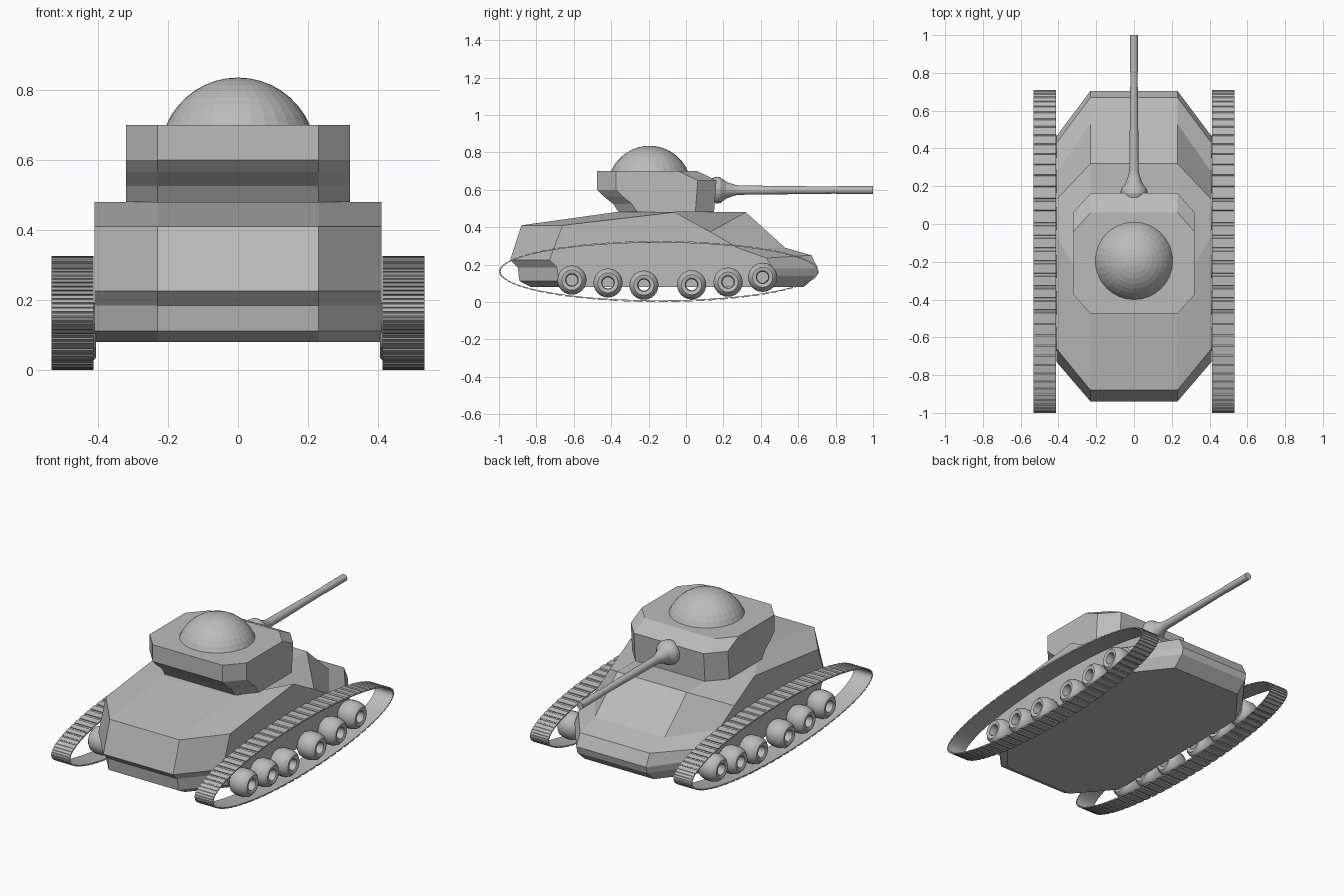
import bpy, bmesh, math
from mathutils import Vector

cube = bpy.data.objects.get("Cube")
if cube:
    bpy.data.objects.remove(cube, do_unlink=True)

grey = bpy.data.materials.new("plain grey")
grey.use_nodes = True
tone = (0.5, 0.5, 0.5, 1)
grey.diffuse_color = tone
grey.node_tree.nodes["Principled BSDF"].inputs["Base Color"].default_value = tone


def finish(name, bm):
    bmesh.ops.recalc_face_normals(bm, faces=bm.faces)
    mesh = bpy.data.meshes.new(name)
    bm.to_mesh(mesh)
    bm.free()
    mesh.materials.append(grey)
    ob = bpy.data.objects.new(name, mesh)
    bpy.context.collection.objects.link(ob)
    return ob


def bridge(bm, rings, closed=False):
    """Join neighbouring rings of vertices with quads."""
    pairs = list(zip(rings, rings[1:]))
    if closed:
        pairs.append((rings[-1], rings[0]))
    for a, b in pairs:
        n = len(a)
        for i in range(n):
            j = (i + 1) % n
            bm.faces.new((a[i], a[j], b[j], b[i]))


def loft(name, middle, side, inner, outer):
    """Body with a wide middle section and shortened outer sections."""
    bm = bmesh.new()
    rings = [[bm.verts.new((x, y, z)) for y, z in pts] for x, pts in
             ((-outer, side), (-inner, middle), (inner, middle), (outer, side))]
    bridge(bm, rings)
    bm.faces.new(rings[0])
    bm.faces.new(rings[-1])
    return finish(name, bm)


def lathe(name, profile, centre, axis, steps, closed=False):
    """Revolve (distance along axis, radius) points."""
    bm = bmesh.new()
    turn = Vector((0, 0, 1)).rotation_difference(Vector(axis))
    rings = []
    for d, r in profile:
        rings.append([bm.verts.new(Vector(centre) + turn @ Vector(
            (r * math.cos(math.tau * i / steps), r * math.sin(math.tau * i / steps), d)))
            for i in range(steps)])
    bridge(bm, rings, closed)
    if not closed:
        bm.faces.new(rings[0])
        bm.faces.new(rings[-1])
    return finish(name, bm)


# Hull: profile runs from the tail underside over the deck to the nose
hull_mid = [(-.83, .08), (-.89, .112), (-.90, .185), (-.94, .225), (-.88, .41), (-.38, .48),
            (.32, .48), (.53, .29), (.67, .25), (.705, .18), (.695, .14), (.63, .08)]
hull_side = [(-.62, .08), (-.68, .112), (-.69, .185), (-.73, .225), (-.66, .41), (-.06, .48),
             (.13, .375), (.275, .29), (.43, .235), (.465, .18), (.455, .14), (.40, .08)]
loft("hull", hull_mid, hull_side, .23, .41)

# Turret with undercut tail
turret_mid = [(-.36, .48), (-.39, .525), (-.44, .565), (-.475, .60), (-.475, .70),
              (.06, .70), (.163, .65), (.15, .48)]
turret_side = [(y + (.1 if y < 0 else -.1), z) for y, z in turret_mid]
loft("turret", turret_mid, turret_side, .23, .32)

# Dome hatch: cap of a sphere
R, cap = .223, math.acos(.088 / .223)
rows = 8
dome = [(R * math.cos(cap * (1 - i / rows)) + .612, R * math.sin(cap * (1 - i / rows)))
        for i in range(rows)] + [(.612 + R, .002)]
lathe("dome_hatch", dome, (0, -.195, 0), (0, 0, 1), 32)

# Gun with flared collar
gun = [(.14, .065), (.165, .072), (.185, .068), (.215, .045), (.26, .029),
       (.28, .025), (.80, .019), (.81, .021), (1, .021)]
lathe("gun_barrel", gun, (0, 0, .598), (0, 1, 0), 24)


# Oval tracks with raised links
def track(name, x0, x1):
    bm = bmesh.new()
    links = 80
    angles = []
    for i in range(links):
        a = math.tau * i / links
        w = math.tau / links
        angles += [(a, 0), (a + w * .7, 0), (a + w * .75, .006), (a + w * .95, .006)]

    def ring(x, inset, lugs):
        return [bm.verts.new((x, -.145 + (.855 - inset - d * lugs) * math.cos(a),
                              .163 + (.163 - inset - d * lugs) * math.sin(a)))
                for a, d in angles]
    bridge(bm, [ring(x0, 0, 1), ring(x1, 0, 1), ring(x1, .009, 0), ring(x0, .009, 0)], True)
    return finish(name, bm)


# Hollow road wheels, rounded at both rims
wheel = [(-.055, .034), (-.06, .042), (-.06, .054), (-.045, .07), (-.02, .078), (.02, .078),
         (.045, .07), (.06, .054), (.06, .042), (.055, .034), (.03, .03), (-.03, .03)]
spots = [(-.61, .117), (-.417, .102), (-.225, .09), (.03, .092), (.225, .106), (.41, .132)]
for side, s in (("left", 1), ("right", -1)):
    track(side + "_track", s * .413, s * .533)
    for n, (y, z) in enumerate(spots, 1):
        ob = lathe(f"{side}_wheel_{n}", wheel, (s * .465, y, z), (1, 0, 0), 24, True)
        ob.data.shade_smooth()
        bpy.ops.object.select_all(action='DESELECT')
        ob.select_set(True)
        bpy.context.view_layer.objects.active = ob
        bpy.ops.object.shade_smooth_by_angle(angle=math.radians(40))
